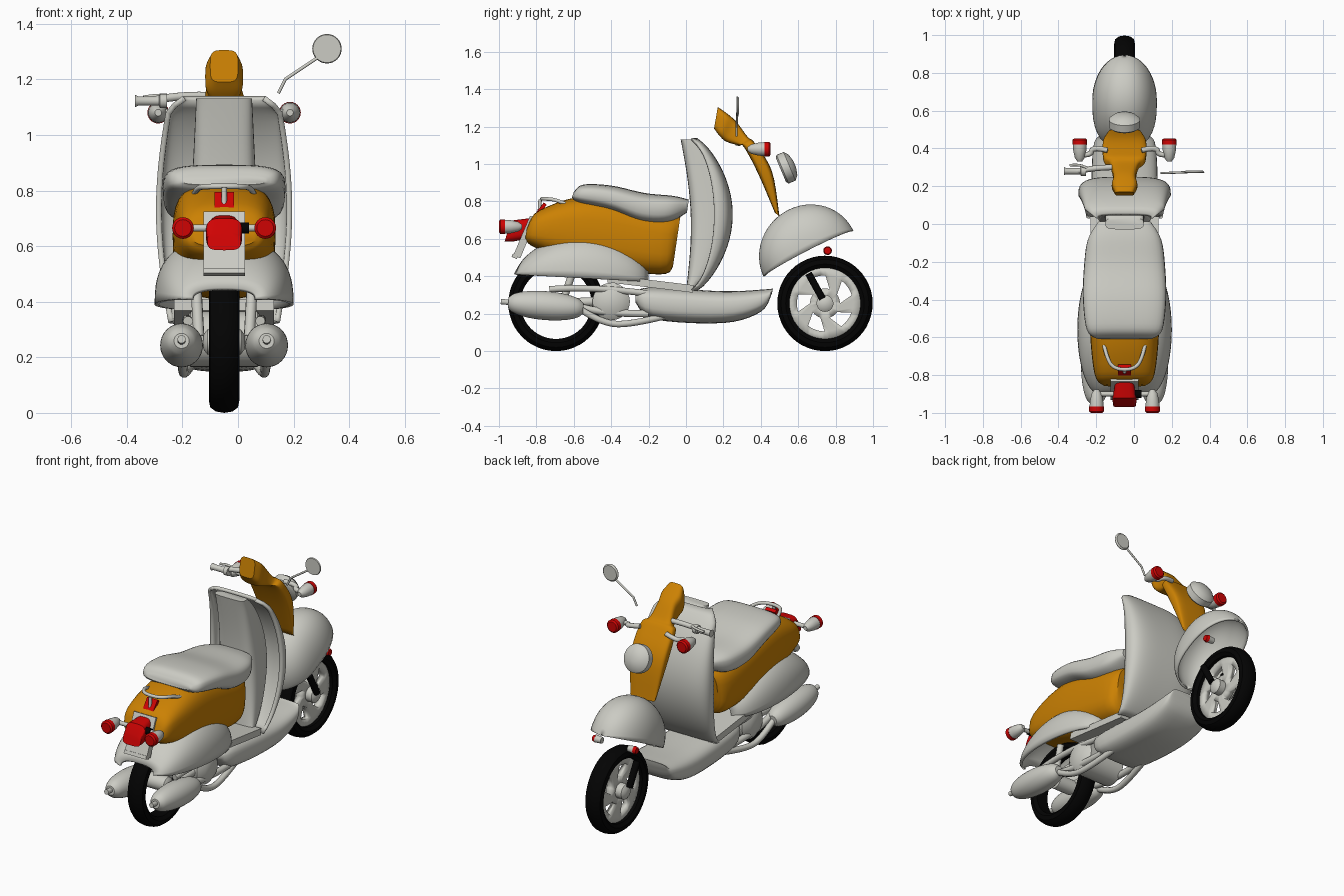
import bpy, bmesh, math

cube = bpy.data.objects.get("Cube")
if cube:
    bpy.data.objects.remove(cube, do_unlink=True)

CX = -.05  # centre plane of the scooter body


def material(name, color):
    mat = bpy.data.materials.new(name)
    mat.use_nodes = True
    mat.diffuse_color = (*color, 1)
    mat.node_tree.nodes["Principled BSDF"].inputs["Base Color"].default_value = (*color, 1)
    return mat


GREY = material("warm_grey", (.6, .6, .55))
ORANGE = material("orange", (.6, .22, .001))
RED = material("red", (.62, .001, .001))
BLACK = material("black", (.001, .001, .001))


def finish(bm, name, mat, thickness=0):
    """Turn a bmesh into a smooth-shaded object, optionally thickened."""
    bmesh.ops.recalc_face_normals(bm, faces=bm.faces)
    mesh = bpy.data.meshes.new(name)
    bm.to_mesh(mesh)
    bm.free()
    mesh.materials.append(mat)
    obj = bpy.data.objects.new(name, mesh)
    bpy.context.collection.objects.link(obj)
    if thickness:
        solid = obj.modifiers.new("Thickness", "SOLIDIFY")
        solid.thickness, solid.offset = thickness, 0
    bpy.ops.object.select_all(action="DESELECT")
    obj.select_set(True)
    bpy.context.view_layer.objects.active = obj
    bpy.ops.object.shade_smooth_by_angle(angle=math.radians(40))
    return obj


def bridge(bm, rings, closed):
    for ring, following in zip(rings, rings[1:]):
        count = len(ring) if closed else len(ring) - 1
        for i in range(count):
            j = (i + 1) % len(ring)
            bm.faces.new((ring[i], ring[j], following[j], following[i]))


def bell(t, power):
    return math.sin(math.pi * t) ** power


def stations(count):
    """Even parameters that stop just short of both pointed ends."""
    return [.01 + .98 * i / count for i in range(count + 1)]


def interpolate(rows, steps=5):
    """Smooth curve through the given cross-sections."""
    out = []
    for i in range(len(rows) - 1):
        near = [rows[max(i - 1, 0)], rows[i], rows[i + 1], rows[min(i + 2, len(rows) - 1)]]
        for step in range(steps):
            t = step / steps
            out.append([b + t / 2 * (c - a + t * (2 * a - 5 * b + 4 * c - d + t * (3 * (b - c) + d - a)))
                        for a, b, c, d in zip(*near)])
    return out + [rows[-1]]


def loft(name, rows, mat, power=2, shell=0, sides=32):
    """Rows are (lower y, lower z, upper y, upper z, half width); a shell is an open arch."""
    bm = bmesh.new()
    rings = []
    sweep = math.pi / (sides - 1) if shell else math.tau / sides
    rounded = lambda v: math.copysign(abs(v) ** (2 / power), v)
    for y, z, top_y, top_z, width in rows:
        ring = []
        for i in range(sides):
            across, up = rounded(math.cos(i * sweep)), rounded(math.sin(i * sweep))
            up = up if shell else (1 + up) / 2
            ring.append(bm.verts.new((CX + width * across, y + (top_y - y) * up, z + (top_z - z) * up)))
        rings.append(ring)
    bridge(bm, rings, not shell)
    if not shell:
        bm.faces.new(rings[0])
        bm.faces.new(rings[-1])
    return finish(bm, name, mat, shell)


def lathe(name, profile, loc, mat, axis="X", hollow=False, tilt=0, sides=32):
    """Profile is (distance along axis, radius); hollow joins its ends."""
    bm = bmesh.new()
    rings = []
    for along, radius in profile:
        around = [(radius * math.cos(math.tau * i / sides), radius * math.sin(math.tau * i / sides))
                  for i in range(sides)]
        rings.append([bm.verts.new((along, c, s) if axis == "X" else (c, along, s)) for c, s in around])
    bridge(bm, rings + rings[:1] if hollow else rings, True)
    if not hollow:
        bm.faces.new(rings[0])
        bm.faces.new(rings[-1])
    obj = finish(bm, name, mat)
    obj.location, obj.rotation_euler.x = loc, tilt


def tube(name, points, radius, mat):
    data = bpy.data.curves.new(name, "CURVE")
    data.dimensions = "3D"
    data.bevel_depth, data.bevel_resolution, data.use_fill_caps = radius, 3, True
    spline = data.splines.new("NURBS")
    spline.points.add(len(points) - 1)
    for point, position in zip(spline.points, points):
        point.co = (*position, 1)
    spline.order_u, spline.use_endpoint_u = min(3, len(points)), True
    data.materials.append(mat)
    bpy.context.collection.objects.link(bpy.data.objects.new(name, data))


def box(name, loc, size, tilt, mat):
    bm = bmesh.new()
    bmesh.ops.create_cube(bm, size=1)
    bmesh.ops.scale(bm, vec=size, verts=bm.verts)
    obj = finish(bm, name, mat)
    obj.location, obj.rotation_euler.x = loc, tilt


def wheel(name, y):
    centre = (CX, y, .255)
    half = [(.04, .19), (.055, .21), (.05, .235), (.03, .25)]
    lathe(name + "_tyre", [(-d, r) for d, r in half] + [(0, .255)] + half[::-1],
          centre, BLACK, hollow=True, sides=48)
    lathe(name + "_hub", [(-.075, .025), (-.06, .045), (.06, .045), (.075, .025)], centre, GREY)
    return centre


wheel("rear_wheel", -.695)
front_axle = wheel("front_wheel", .743)

# Front rim disc with five swept windows
rim = bmesh.new()
RIM_SIDES, rim_rings = 40, []
for radius, twist in ((.02, 0), (.08, 0), (.15, .3), (.2, .3)):
    angles = [math.tau * i / RIM_SIDES + twist for i in range(RIM_SIDES)]
    rim_rings.append([rim.verts.new((0, radius * math.cos(a), radius * math.sin(a))) for a in angles])
bridge(rim, rim_rings, True)
windows = [f for k, f in enumerate(list(rim.faces)) if RIM_SIDES <= k < 2 * RIM_SIDES and k % 8 < 4]
bmesh.ops.delete(rim, geom=windows, context="FACES")
finish(rim, "front_wheel_rim", GREY, .04).location = front_axle

# Front fender: a dome standing on a sloping chord, narrower to the front
fender = []
for t in stations(24):
    along, rise = -math.cos(math.pi * t), .24 * bell(t, 1)
    y, z = .655 + .235 * along, .52 + .12 * along + .02 * bell(t, 1)
    taper = 2 if along > 0 else 3
    fender.append((y, z, y - .45 * rise, z + .87 * rise, .165 * (1 - abs(along) ** taper) ** .5))
loft("front_fender", fender, GREY, 2.2, shell=.012)

# Rear cowl: a wide dome over the rear wheel
loft("rear_cowl", [(.72 * t - .92, .41 - .04 * t, .7 * t - .9, .42 + .2 * bell(t, .6), .242 * bell(t, .22))
                   for t in stations(30)], GREY, 2.6, shell=.016)

# Leg shield: a bowed panel with swept-back wings, and a storage box behind it
panel, storage = [], []
for t in stations(30):
    y, z, bow = .03 + .21 * bell(t, .65), 1.14 - .82 * t, bell(t, 1)
    panel.append((y - .02 - .07 * bow, z, y, z, (.19 + .045 * bow) * min(1, .7 + 5 * t)))
    storage.append((.04 * bow - .03 * (1 - t), z, y - .02, z, .1 + .04 * t))
loft("leg_shield", panel, GREY, 3.5, shell=.02)
loft("inner_shield", storage, GREY, 4)

# Seat, body, floor and steering column
loft("seat", interpolate([(-.61, .82, -.6, .85, .15), (-.57, .79, -.55, .89, .2), (-.4, .75, -.4, .885, .22),
                          (-.24, .688, -.22, .845, .215), (-.1, .685, -.07, .83, .195),
                          (.005, .74, .015, .81, .14)]), GREY, 3.2)
loft("rear_body", interpolate([(-.86, .6, -.85, .66, .11), (-.8, .55, -.78, .755, .16), (-.5, .45, -.5, .83, .185),
                               (-.14, .41, -.13, .74, .17), (-.07, .45, -.03, .72, .13)]), ORANGE, 3)
loft("floor_hull", interpolate([(-.27, .26, -.27, .3, .12), (-.17, .17, -.2, .34, .165), (.2, .15, .2, .32, .175),
                                (.4, .21, .42, .33, .165), (.46, .31, .465, .335, .14)]), GREY, 3)
loft("steering_cowl", interpolate([(.475, .74, .5, .72, .085), (.385, .95, .46, .96, .115),
                                   (.31, 1.09, .37, 1.11, .11), (.28, 1.1, .33, 1.145, .075),
                                   (.215, 1.12, .27, 1.225, .06), (.18, 1.15, .22, 1.27, .068),
                                   (.15, 1.19, .17, 1.305, .05)]), ORANGE, 4)
box("floor_strip", (CX, -.19, .36), (.36, .46, .04), -.12, GREY)
lathe("headlight", [(-.03, .07), (-.02, .083), (.02, .083), (.04, .06), (.05, .02)],
      (CX, .535, .98), GREY, "Y", tilt=.4)

# Tail parts
loft("tail_light", [(-.97, .585, -.95, .65, .06), (-.93, .585, -.92, .7, .065), (-.85, .6, -.84, .71, .05)], RED, 3.5)
box("rear_plate", (CX, -.86, .61), (.15, .04, .23), -.4, GREY)
box("plate_lip", (CX, -.915, .507), (.15, .03, .02), -.4, GREY)
box("rear_reflector", (CX, -.778, .755), (.07, .02, .085), -.65, RED)
lathe("lamp_knob", [(.05, .02), (.09, .02)], (CX, -.9, .665), BLACK)
tube("rear_signal_bar", [(CX + s * .15, -.9, .665) for s in (-1, 1)], .013, GREY)
rail_half = [(.11, -.63, .78), (.1, -.69, .81), (.06, -.77, .815)]
tube("grab_rail", [(CX - x, y, z) for x, y, z in rail_half] + [(CX + x, y, z) for x, y, z in rail_half[::-1]],
     .01, GREY)
tube("rail_post", [(CX, -.78, .81), (CX, -.785, .73)], .01, GREY)


def signal(name, loc, facing):
    """Tapered housing with a red lens, pointing along y."""
    housing = [(-.09, .012), (-.07, .026), (-.03, .035), (0, .037)]
    lens = [(0, .039), (.025, .039), (.033, .03)]
    for part, profile, mat in (("housing", housing, GREY), ("lens", lens, RED)):
        lathe(f"{name}_{part}", [(d * facing, r) for d, r in profile], loc, mat, "Y", sides=24)


# Paired parts
muffler_profile = [(.41 * (t - .5), .077 * bell(t, .3)) for t in stations(24)]
for side, s in (("left", 1), ("right", -1)):
    def pair_tube(part, points, radius, mat=GREY):
        tube(f"{side}_{part}", [(CX + s * x, y, z) for x, y, z in points], radius, mat)

    signal(side + "_rear_signal", (CX + s * .148, -.967, .665), -1)
    signal(side + "_front_signal", (CX + s * .237, .42, 1.08), 1)
    lathe(side + "_marker_mount", [(s * .09, .018), (s * .13, .022)], (CX, .757, .537), GREY)
    lathe(side + "_marker_lens", [(s * .13, .023), (s * .148, .018)], (CX, .757, .537), RED)
    lathe(side + "_muffler", muffler_profile, (CX + s * .153, -.75, .243), GREY, "Y", tilt=-.08)
    pair_tube("signal_arm", [(.235, .37, 1.08), (.18, .36, 1.08), (.17, .41, 1.09), (.09, .39, 1.1)], .014)
    pair_tube("fork", [(.075, .655, .415), (.075, .73, .28)], .02, BLACK)
    pair_tube("muffler_tip", [(.153, -.99, .265), (.153, -.94, .26)], .015)
    pair_tube("exhaust_pipe", [(.15, -.56, .22), (.15, -.45, .15), (.14, -.3, .14), (.11, -.1, .19)], .018)
    pair_tube("upper_pipe", [(.13, -.73, .33), (.14, -.5, .35), (.12, -.15, .3)], .018)
    pair_tube("lower_pipe", [(.12, -.6, .25), (.13, -.5, .2), (.12, -.2, .2)], .02)
    pair_tube("swing_arm", [(.085, -.38, .27), (.085, -.7, .255)], .025)
    pair_tube("shock", [(.09, -.66, .26), (.1, -.6, .44)], .02)

lathe("engine", [(-.15, .06), (-.12, .1), (.12, .1), (.15, .06)], (CX, -.4, .265), GREY)

# Handlebar and mirror
tube("handlebar", [(-.1, .3, 1.14), (-.2, .3, 1.145), (-.3, .28, 1.125)], .015, GREY)
lathe("hand_grip", [(-.37, .022), (-.36, .017), (-.285, .017), (-.28, .026), (-.255, .026)], (0, .28, 1.122), GREY)
tube("brake_lever", [(-.24, .29, 1.14), (-.28, .32, 1.145), (-.34, .31, 1.135)], .007, GREY)
bend = (.17, .27, 1.2)
tube("mirror_stem", [(.145, .27, 1.15), bend, bend, (.29, .275, 1.28)], .006, GREY)
lathe("mirror", [(-.006, .05), (0, .053), (.008, .045)], (.32, .275, 1.31), GREY, "Y")
